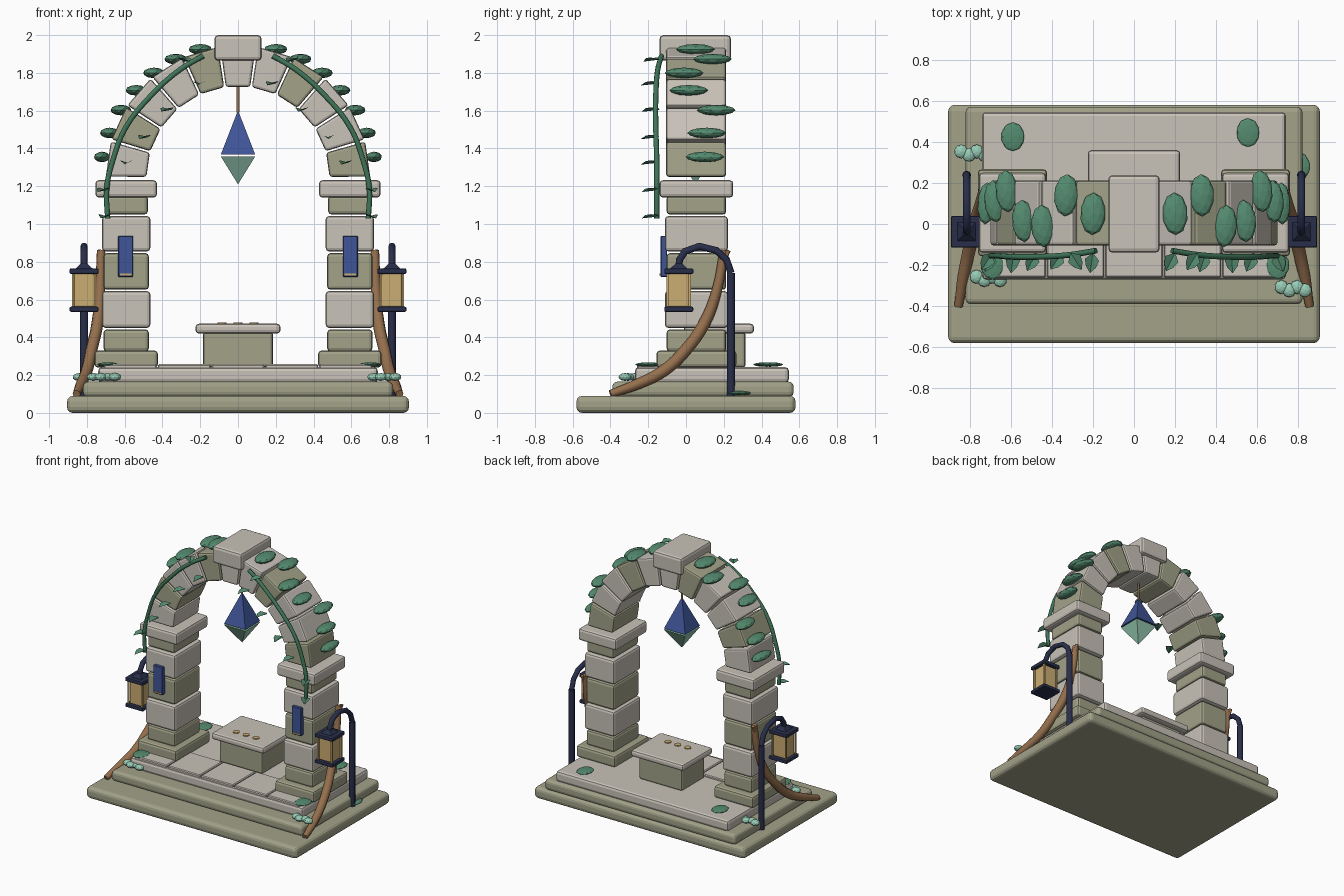
import bpy, bmesh, math, random
from mathutils import Matrix, Vector

random.seed(4)
if "Cube" in bpy.data.objects:
    bpy.data.objects.remove(bpy.data.objects["Cube"], do_unlink=True)


def material(name, r, g, b):
    m = bpy.data.materials.new(name)
    m.use_nodes = True
    m.diffuse_color = (r, g, b, 1)
    bsdf = next(n for n in m.node_tree.nodes if n.type == 'BSDF_PRINCIPLED')
    bsdf.inputs["Base Color"].default_value = (r, g, b, 1)
    return m


LIGHT = material("light stone", .58, .54, .48)
OLIVE = material("olive stone", .36, .36, .25)
LEAF = material("leaf green", .09, .26, .16)
VINE = material("vine green", .05, .18, .10)
NAVY = material("navy iron", .022, .028, .07)
BLUE = material("banner blue", .05, .09, .31)
WOOD = material("root wood", .30, .16, .075)
GOLD = material("lantern gold", .60, .42, .17)
MINT = material("mint", .31, .60, .46)


def finish(name, bm, mat, bevel=0, segments=2):
    bmesh.ops.recalc_face_normals(bm, faces=bm.faces)
    me = bpy.data.meshes.new(name)
    bm.to_mesh(me)
    bm.free()
    me.materials.append(mat)
    ob = bpy.data.objects.new(name, me)
    bpy.context.collection.objects.link(ob)
    if bevel:
        mod = ob.modifiers.new("bevel", 'BEVEL')
        mod.width, mod.segments = bevel, segments
    return ob


def box(name, mat, x, y, z, bevel=.015, segments=2):
    """Box from (min, max) ranges on each axis."""
    bm = bmesh.new()
    bmesh.ops.create_cube(bm, size=1)
    for v in bm.verts:
        v.co = [(a + b) / 2 + c * (b - a) for (a, b), c in zip((x, y, z), v.co)]
    return finish(name, bm, mat, bevel, segments)


def around(c, half):
    return (c - half, c + half)


def cone(name, mat, loc, r1, r2, depth, sides, turn=0):
    bm = bmesh.new()
    bmesh.ops.create_cone(bm, cap_ends=True, segments=sides, radius1=r1, radius2=r2, depth=depth,
                          matrix=Matrix.Translation(loc) @ Matrix.Rotation(turn, 4, 'Z'))
    return finish(name, bm, mat)


def blob(name, mat, loc, size, tilt=0):
    bm = bmesh.new()
    bmesh.ops.create_icosphere(bm, subdivisions=2, radius=1, matrix=Matrix.Translation(loc)
                               @ Matrix.Rotation(tilt, 4, 'Z') @ Matrix.Diagonal((*size, 1)))
    return finish(name, bm, mat)


def tube(name, mat, points, radius, radii=None, smooth=False):
    cu = bpy.data.curves.new(name, 'CURVE')
    cu.dimensions = '3D'
    cu.bevel_depth, cu.bevel_resolution, cu.use_fill_caps = radius, 2, True
    cu.resolution_u = 4
    if smooth:
        sp = cu.splines.new('BEZIER')
        sp.bezier_points.add(len(points) - 1)
        pts = sp.bezier_points
    else:
        sp = cu.splines.new('POLY')
        sp.points.add(len(points) - 1)
        pts = sp.points
    for i, (p, co) in enumerate(zip(pts, points)):
        if smooth:
            p.co = co
            p.handle_left_type = p.handle_right_type = 'AUTO'
        else:
            p.co = (*co, 1)
        p.radius = radii[i] if radii else 1
    cu.materials.append(mat)
    ob = bpy.data.objects.new(name, cu)
    bpy.context.collection.objects.link(ob)
    bpy.ops.object.select_all(action='DESELECT')
    ob.select_set(True)
    bpy.context.view_layer.objects.active = ob
    bpy.ops.object.convert(target='MESH')
    return bpy.context.object


def leaf(name, loc, yaw, length=.1, width=.035):
    """Small folded leaf growing from loc along the yaw direction."""
    bm = bmesh.new()
    outline = [(0, 0, 0), (.35, 1, .012), (.7, .7, .008), (1, 0, -.01), (.7, -.7, .008), (.35, -1, .012)]
    turn = Matrix.Rotation(yaw, 3, 'Z')
    vs = [bm.verts.new(Vector(loc) + turn @ Vector((a * length, b * width, c))) for a, b, c in outline]
    bm.faces.new(vs[:4])
    bm.faces.new([vs[0]] + vs[3:])
    return finish(name, bm, LEAF)


# Stepped base and paving
box("lower_step", OLIVE, (-.905, .905), (-.58, .58), (0, .09), .03, 3)
box("middle_step", OLIVE, (-.82, .82), (-.39, .57), (.085, .165), .025, 3)
box("top_step", LIGHT, (-.74, .74), (-.27, .545), (.16, .242), .02)
for i in range(5):
    box("paving_tile", LIGHT, around((i - 2) * .285, .139), (-.26, .02), (.23, .258), .006, 1)

# Bench with inlaid discs
box("bench_base", OLIVE, (-.185, .185), (.03, .315), (.24, .43))
box("bench_top", LIGHT, (-.225, .225), (-.01, .36), (.42, .472), .018)
for x in (-.085, 0, .085):
    cone("bench_disc", GOLD, (x, .1, .474), .024, .024, .008, 12)

# Pillars: (name, colour, z range, half width, half depth)
COURSES = [("pillar_foot", OLIVE, (.24, .33), .168, .212),
           ("pillar_block", OLIVE, (.325, .442), .12, .158),
           ("pillar_block", LIGHT, (.45, .645), .128, .167),
           ("pillar_block", OLIVE, (.652, .846), .12, .158),
           ("pillar_block", LIGHT, (.855, 1.042), .128, .167),
           ("pillar_block", OLIVE, (1.05, 1.15), .115, .158),
           ("pillar_capital", LIGHT, (1.14, 1.232), .163, .195)]
for s in (-1, 1):
    for name, mat, z, w, d in COURSES:
        box(name, mat, around(s * .592, w), around(.055, d), z, .018)
    box("banner_plaque", BLUE, around(s * .595, .04), (-.135, -.1), (.72, .937), .004, 1)
    box("banner_trim", GOLD, around(s * .595, .03), (-.139, -.13), (.727, .737), 0)

# Arch of eleven wedge stones and a keystone
STEP = math.pi / 11
for i in range(11):
    a = (i + .5) * STEP
    bm = bmesh.new()
    rings = []
    for y in (-.105, .212):
        rings.append([bm.verts.new((r * math.cos(a + t), y, 1.245 + r * math.sin(a + t)))
                      for r, t in ((.485, -.134), (.7, -.134), (.7, .134), (.485, .134))])
    bm.faces.new(rings[0])
    bm.faces.new(rings[1])
    for k in range(4):
        n = (k + 1) % 4
        bm.faces.new((rings[0][k], rings[0][n], rings[1][n], rings[1][k]))
    finish("arch_stone", bm, LIGHT if i % 3 else OLIVE, .014)
box("keystone", LIGHT, (-.125, .125), (-.14, .238), (1.865, 2), .02)

# Hanging crystal
tube("crystal_cord", WOOD, [(0, .05, 1.59), (0, .05, 1.76)], .008)
cone("crystal_top", BLUE, (0, .05, 1.485), .129, 0, .235, 4, math.pi / 4)
cone("crystal_bottom", MINT, (0, .05, 1.284), 0, .129, .148, 4, math.pi / 4)

# Lanterns on hooked poles
for s in (-1, 1):
    x, y = s * .815, -.038
    hook = [(x, .238, .09), (x, .238, .74), (x, .215, .81), (x, .16, .86), (x, .07, .882),
            (x, -.005, .855), (x, -.035, .81), (x, y, .75)]
    tube("lantern_pole", NAVY, hook[:2], .022)
    tube("lantern_hook", NAVY, hook[1:], .019)
    for z in ((.735, .765), (.535, .562)):
        box("lantern_plate", NAVY, around(x, .077), around(y, .077), z, .008)
    cone("lantern_cap", NAVY, (x, y, .775), .07, .025, .03, 4, math.pi / 4)
    box("lantern_glass", GOLD, around(x, .054), around(y, .054), (.56, .737), .008)
    for dx in (-.058, .058):
        for dy in (-.058, .058):
            box("lantern_post", GOLD, around(x + dx, .006), around(y + dy, .006), (.555, .737), 0)

# Roots climbing the outer sides of the pillars
ROOT = [(.725, .2, .86), (.73, .165, .655), (.745, .095, .47), (.775, 0, .335),
        (.80, -.115, .225), (.83, -.25, .155), (.855, -.4, .1)]
for s in (-1, 1):
    tube("climbing_root", WOOD, [(s * x, y, z) for x, y, z in ROOT], .032,
         [.7, .85, 1, 1, 1, .9, .65], smooth=True)
    tube("root_twig", WOOD, [(s * .727, .18, .76), (s * .735, .225, .86)], .012)

# Vines over the arch front, with small leaves
VINES = [(.69, -.155, 1.03), (.695, -.155, 1.19), (.66, -.155, 1.345), (.595, -.16, 1.51),
         (.465, -.16, 1.675), (.31, -.15, 1.815), (.185, -.13, 1.89)]
SPRIGS = [(.69, 1.04), (.69, 1.18), (.585, 1.325), (.475, 1.46), (.35, 1.605), (.2, 1.744), (.31, 1.87)]
for s in (-1, 1):
    tube("front_vine", VINE, [(s * x, y, z) for x, y, z in VINES], .014, smooth=True)
    for x, z in SPRIGS:
        leaf("vine_leaf", (s * x, -.14, z), -math.pi / 2 + random.uniform(-.7, .7))

# Leaf clumps along the outside of the arch: x, y, z, half width
CLUMPS = [(.72, .10, 1.355, .042), (.68, .11, 1.482, .05), (.62, .16, 1.603, .055),
          (.54, .015, 1.708, .055), (.445, -.01, 1.80, .057), (.33, .14, 1.873, .06), (.2, .05, 1.925, .062)]
for s in (-1, 1):
    for x, y, z, w in CLUMPS:
        blob("arch_foliage", LEAF, (s * x, y, z), (w, .103, .028), random.uniform(-.1, .1))

# Ground leaves and flower clusters
for x, y, z in [(-.59, .425, .256), (.555, .445, .256), (-.69, -.2, .256), (.7, -.2, .256), (.8, .28, .105)]:
    blob("ground_foliage", LEAF, (x, y, z), (.057, .07, .012))
for x, y, z in [(-.71, -.265, .19), (.775, -.315, .19), (-.785, .345, .19)]:
    for i in range(4):
        blob("flower", MINT, (x + (i - 1.5) * .038, y + .008 * (-1) ** i, z), (.034, .034, .021))
